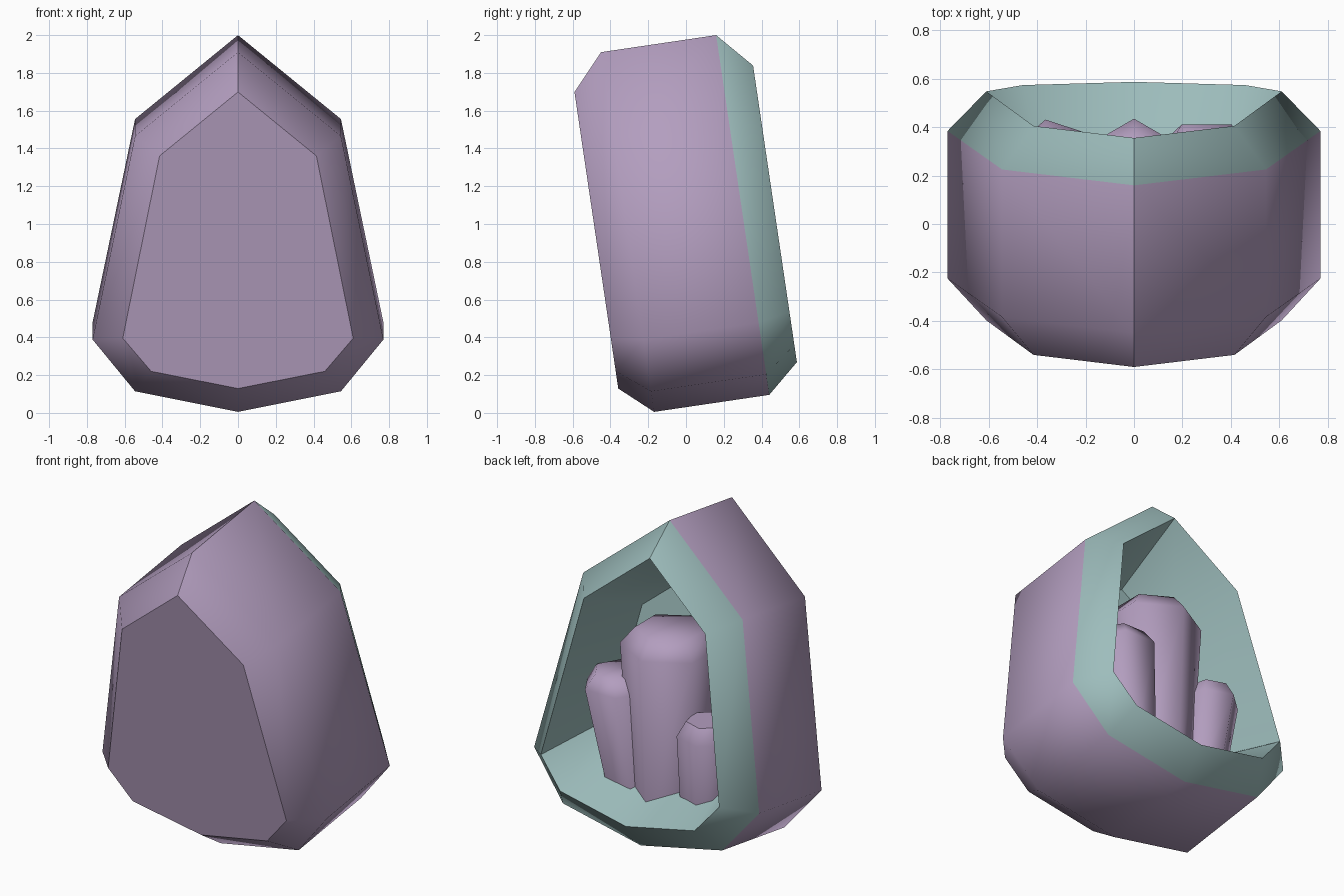
import bpy, bmesh, math
from mathutils import Matrix, Vector

cube = bpy.data.objects.get("Cube")
if cube:
    bpy.data.objects.remove(cube, do_unlink=True)

TILT = math.radians(8.4)


def make_material(name, rgb):
    mat = bpy.data.materials.new(name)
    mat.use_nodes = True
    mat.diffuse_color = (*rgb, 1)
    mat.node_tree.nodes["Principled BSDF"].inputs["Base Color"].default_value = (*rgb, 1)
    return mat


purple = make_material("dusty_purple", (0.45, 0.34, 0.52))
teal = make_material("pale_teal", (0.34, 0.51, 0.505))


def loft(name, rings, materials, band_slots, smooth_angle):
    """Skin closed rings of points; cap both ends."""
    bm = bmesh.new()
    loops = [[bm.verts.new(p) for p in ring] for ring in rings]
    count = len(loops[0])
    for a, b, slot in zip(loops, loops[1:], band_slots):
        for i in range(count):
            j = (i + 1) % count
            bm.faces.new((a[i], a[j], b[j], b[i])).material_index = slot
    bm.faces.new(loops[0][::-1]).material_index = band_slots[0]
    bm.faces.new(loops[-1]).material_index = band_slots[-1]
    bmesh.ops.recalc_face_normals(bm, faces=bm.faces)
    mesh = bpy.data.meshes.new(name)
    bm.to_mesh(mesh)
    bm.free()
    for mat in materials:
        mesh.materials.append(mat)
    obj = bpy.data.objects.new(name, mesh)
    bpy.context.collection.objects.link(obj)
    bpy.ops.object.select_all(action='DESELECT')
    obj.select_set(True)
    bpy.context.view_layer.objects.active = obj
    bpy.ops.object.shade_smooth_by_angle(angle=math.radians(smooth_angle))
    return obj


def outline(half, depth):
    """Mirror a half outline and lean it forward."""
    full = half + [(-x, h) for x, h in half[-2:0:-1]]
    lean = Matrix.Rotation(TILT, 3, 'X')
    return [lean @ Vector((x, depth, h)) for x, h in full]


# Rock shell: front face, chamfer, body, back chamfer, hollow
wide = [(0, 0.03), (0.545, 0.14), (0.77, 0.417), (0.545, 1.506), (0, 1.955)]
narrow = [(0, 0.18), (0.46, 0.272), (0.61, 0.449), (0.415, 1.425), (0, 1.767)]
hollow = [(0, 0.47), (0.35, 0.5), (0.49, 0.59), (0.346, 1.295), (0, 1.58)]
loft("geode_shell",
     [outline(narrow, -0.336), outline(wide, -0.166), outline(wide, 0.45),
      outline(narrow, 0.62), outline(hollow, 0.125)],
     [purple, teal], [0, 0, 1, 1], 45)


# Crystals: tapered hexagonal columns with chamfered tips
def hexagon(center, radius, z, turn):
    return [(center[0] + radius * math.cos(math.radians(turn + 60 * i)),
             center[1] + radius * math.sin(math.radians(turn + 60 * i)), z)
            for i in range(6)]


def crystal(name, base, top, base_radius, radius, shoulder, tip, turn):
    loft(name,
         [hexagon(base, base_radius, 0.25, turn), hexagon(top, radius, shoulder, turn),
          hexagon(top, radius * 0.7, tip, turn)],
         [purple], [0, 0], 62)


crystal("tall_crystal", (0, 0.18), (0, 0.15), 0.21, 0.285, 1.23, 1.33, 30)
crystal("left_crystal", (0.2, 0.2), (0.3, 0.23), 0.16, 0.208, 0.94, 1.02, 0)
crystal("right_crystal", (-0.29, 0.22), (-0.33, 0.26), 0.14, 0.175, 0.8, 0.89, 42)
